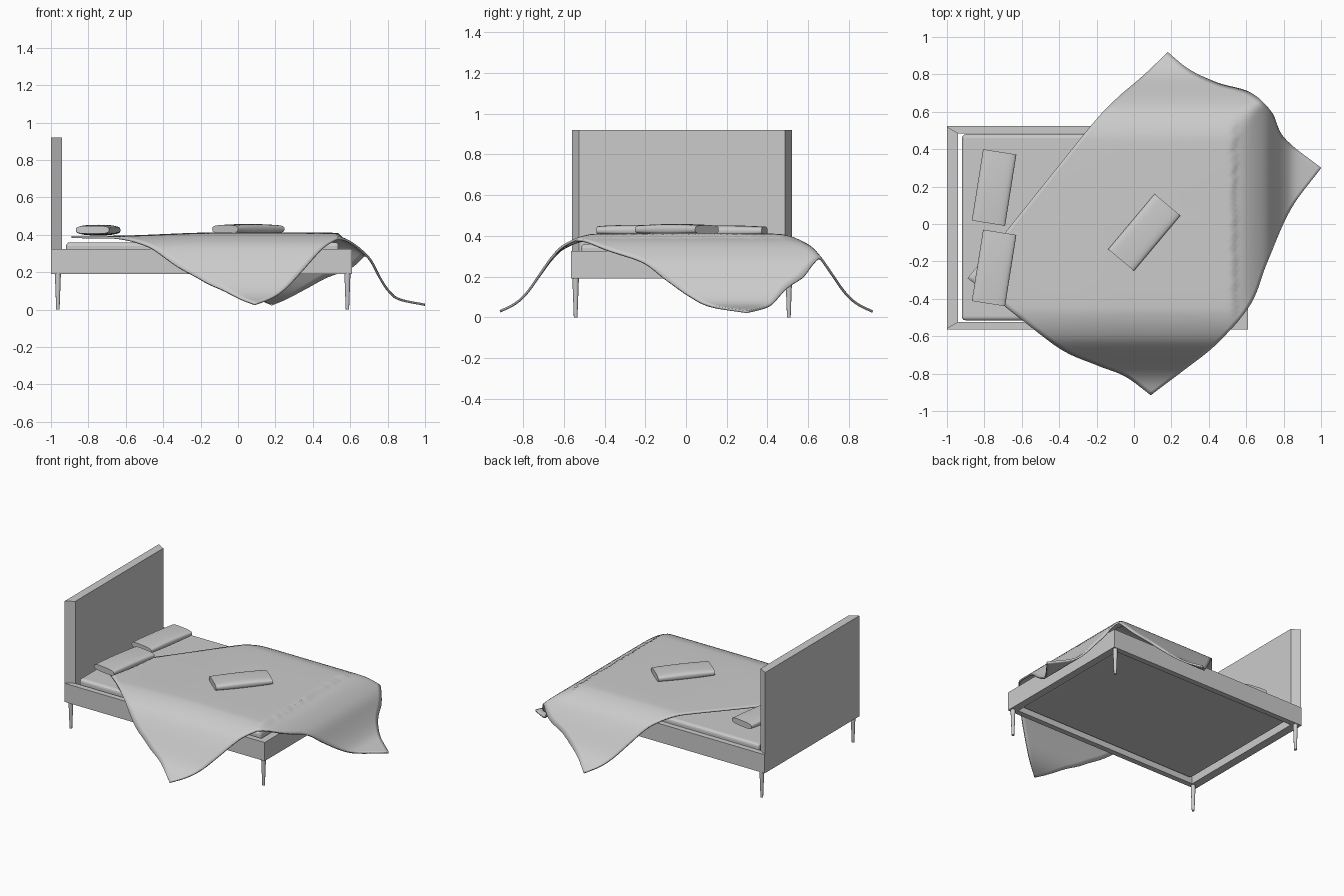
import bpy, bmesh, math
from mathutils import Vector, Matrix

if "Cube" in bpy.data.objects:
    bpy.data.objects.remove(bpy.data.objects["Cube"])


def make(name, verts, faces, smooth=None):
    me = bpy.data.meshes.new(name)
    me.from_pydata([tuple(v) for v in verts], [], faces)
    bm = bmesh.new()
    bm.from_mesh(me)
    bmesh.ops.recalc_face_normals(bm, faces=bm.faces)
    bm.to_mesh(me)
    bm.free()
    ob = bpy.data.objects.new(name, me)
    bpy.context.collection.objects.link(ob)
    if smooth:
        bpy.ops.object.select_all(action='DESELECT')
        bpy.context.view_layer.objects.active = ob
        ob.select_set(True)
        bpy.ops.object.shade_smooth_by_angle(angle=math.radians(smooth))
    return ob


def loft(name, rings, smooth=None):
    """Skin closed rings of equal size and cap both ends."""
    n = len(rings[0])
    faces = [(i * n + j, i * n + (j + 1) % n, (i + 1) * n + (j + 1) % n, (i + 1) * n + j)
             for i in range(len(rings) - 1) for j in range(n)]
    faces += [tuple(range(n)), tuple(range((len(rings) - 1) * n, len(rings) * n))]
    return make(name, [v for r in rings for v in r], faces, smooth)


def prism(name, plan, z0, z1):
    return loft(name, [[(x, y, z) for x, y in plan] for z in (z0, z1)])


def spline(pts, per=12):
    """Catmull-Rom samples through 2D points."""
    p = [Vector(q) for q in pts]
    p = [2 * p[0] - p[1]] + p + [2 * p[-1] - p[-2]]
    out = []
    for a, b, c, d in zip(p, p[1:], p[2:], p[3:]):
        for k in range(per):
            t = k / per
            out.append(0.5 * (2 * b + (c - a) * t + (2 * a - 5 * b + 4 * c - d) * t * t
                              + (3 * b - a - 3 * c + d) * t ** 3))
    return out + [p[-2]]


def resample(pts, n):
    """n + 1 points evenly spaced along a polyline."""
    s = [0.0]
    for a, b in zip(pts, pts[1:]):
        s.append(s[-1] + (b - a).length)
    out, k = [], 0
    for i in range(n + 1):
        t = s[-1] * i / n
        while k < len(pts) - 2 and s[k + 1] < t:
            k += 1
        out.append(pts[k].lerp(pts[k + 1], (t - s[k]) / (s[k + 1] - s[k])))
    return out


def height(curve, x):
    for a, b in zip(curve, curve[1:]):
        if x <= b.x:
            return a.y + (b.y - a.y) * max(0, (x - a.x) / (b.x - a.x))
    return curve[-1].y


# Bed frame: four mitred rails around an open middle
outer = [(-1, -.565), (.61, -.565), (.61, .525), (-1, .525)]
inner = [(-.94, -.525), (.555, -.525), (.555, .485), (-.94, .485)]
for i, side in enumerate(("front", "foot", "back", "head")):
    j = (i + 1) % 4
    prism(side + "_rail", [outer[i], outer[j], inner[j], inner[i]], .19, .325)

# Headboard with chamfered sides
prism("headboard", [(-1, -.56), (-.94, -.525), (-.94, .485), (-1, .52)], .325, .92)

# Tapered legs
for x in (-.963, .585):
    for y in (-.542, .505):
        rings = [[(x + r * math.cos(a * math.tau / 16), y + r * math.sin(a * math.tau / 16), z)
                  for a in range(16)] for z, r in ((0, .009), (.19, .016))]
        loft("leg", rings, 40)

# Mattress
mattress = prism("mattress", [(-.92, -.515), (.54, -.515), (.54, .48), (-.92, .48)], .215, .36)
bev = mattress.modifiers.new("round", 'BEVEL')
bev.width, bev.segments = .02, 3

# Blanket: outline stretched into a patch, then dropped over the bed edges
N = 70
head_back = [(-.89, -.29), (-.66, -.01), (-.25, .5), (-.1, .66), (.05, .79), (.18, .917)]
head_front = [(-.89, -.29), (-.69, -.44), (-.4, -.66), (-.2, -.75), (-.05, -.81), (.09, -.913)]
foot_back = [(.18, .917), (.3, .82), (.45, .75), (.62, .7), (.73, .6), (.8, .46), (1, .3)]
foot_front = [(.09, -.913), (.25, -.79), (.45, -.63), (.62, -.43), (.71, -.2), (.83, .07), (1, .3)]
hb, hf, fb, ff = (resample(spline(c), N) for c in (head_back, head_front, foot_back, foot_front))
fall_x = spline([(-1, .407), (.4, .407), (.5, .39), (.6, .355), (.7, .27), (.75, .18),
                 (.8, .1), (.86, .05), (1, .02)])
fall_y = spline([(0, .409), (.4, .405), (.5, .39), (.6, .345), (.66, .285), (.72, .2),
                 (.78, .115), (.84, .06), (.92, .02)])
verts = []
for i in range(N + 1):
    u = i / N
    for j in range(N + 1):
        v = j / N
        p = (hf[i] * (1 - v) + fb[i] * v + hb[j] * (1 - u) + ff[j] * u
             - (hb[0] * (1 - u) * (1 - v) + hf[N] * u * (1 - v) + hb[N] * (1 - u) * v + fb[N] * u * v))
        a, b = height(fall_x, p.x), height(fall_y, abs(p.y))
        h = max(0, .03 - abs(a - b)) / .03
        z = min(a, b) - h * h * .0075
        t = min(1, max(0, (p.x + .7) / .6))
        z -= .018 * (1 - t * t * (3 - 2 * t)) * z / .41
        verts.append((p.x, p.y, max(z, .014) + .006))
W = N + 1
quads = [(i * W + j, (i + 1) * W + j, (i + 1) * W + j + 1, i * W + j + 1)
         for i in range(N) for j in range(N)]
blanket = make("blanket", verts, quads, 60)
sol = blanket.modifiers.new("thickness", 'SOLIDIFY')
sol.thickness, sol.offset = .012, 0


# Pillows: rounded cross-section, slightly thinner at the ends
def pillow(name, x, y, z, angle):
    m = Matrix.Translation((x, y, z)) @ Matrix.Rotation(math.radians(angle), 4, 'Z')
    rings = []
    for k in range(9):
        s = k / 4 - 1
        hz = .027 - .006 * s * s
        ring = []
        for a in range(32):
            c, d = math.cos(a * math.tau / 32), math.sin(a * math.tau / 32)
            ring.append(m @ Vector((.193 * s, .09 * math.copysign(abs(c) ** .55, c),
                                    hz * math.copysign(abs(d) ** .6, d))))
        rings.append(ring)
    loft(name, rings, 50)


pillow("back_pillow", -.748, .195, .424, 81)
pillow("front_pillow", -.748, -.235, .427, 81)
pillow("loose_cushion", .055, -.045, .431, 50)
